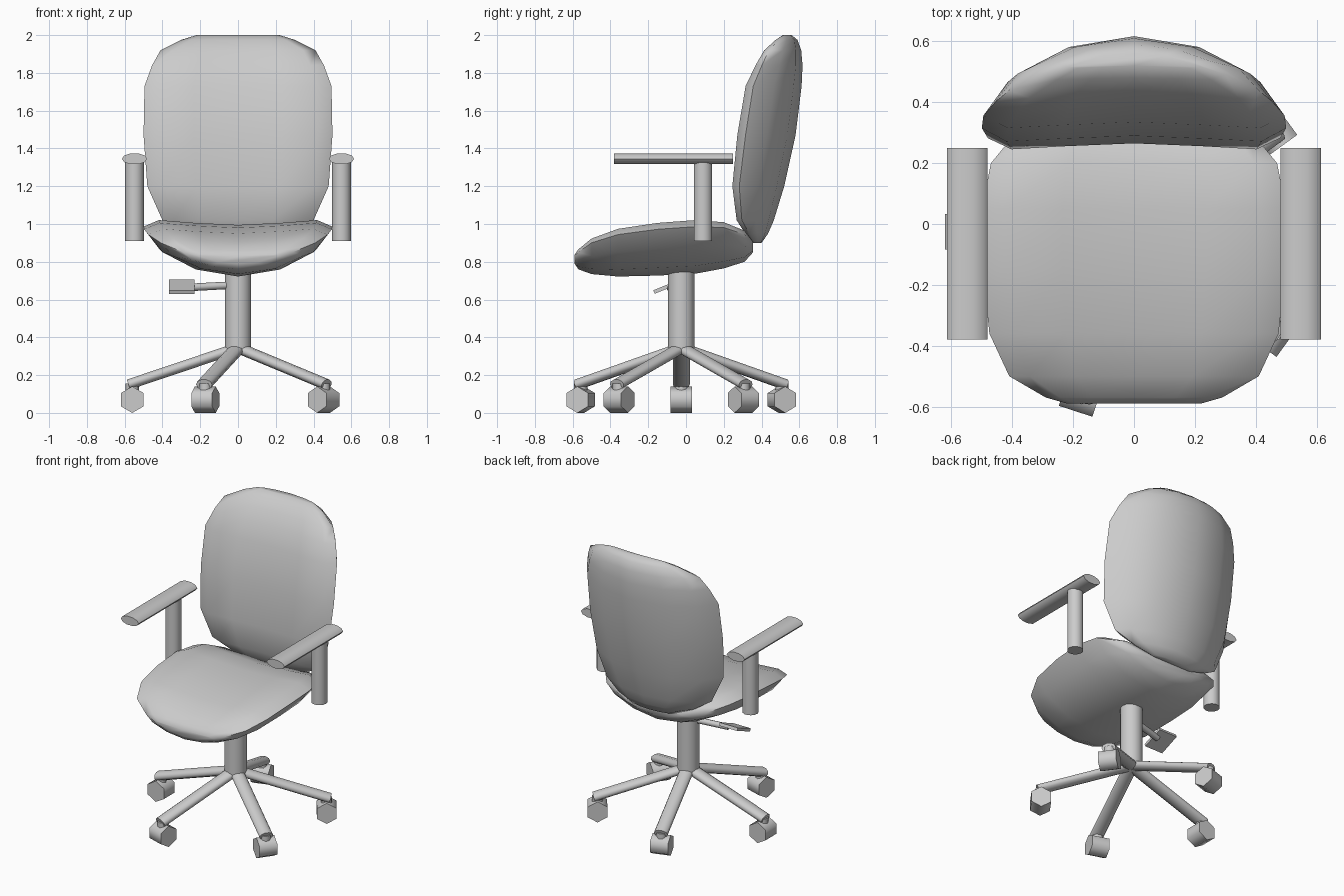
import bpy, bmesh, math
from math import sin, cos, pi, radians
from mathutils import Vector, Matrix

if "Cube" in bpy.data.objects:
    bpy.data.objects.remove(bpy.data.objects["Cube"])


def make_object(name, bm, angle=40):
    bmesh.ops.recalc_face_normals(bm, faces=bm.faces)
    me = bpy.data.meshes.new(name)
    bm.to_mesh(me)
    bm.free()
    ob = bpy.data.objects.new(name, me)
    bpy.context.collection.objects.link(ob)
    bpy.ops.object.select_all(action='DESELECT')
    ob.select_set(True)
    bpy.context.view_layer.objects.active = ob
    bpy.ops.object.shade_smooth_by_angle(angle=radians(angle))
    return ob


def cushion(name, stations, place):
    """Loft lens sections (position, inner, outer, half width), bent along x."""
    angles = [radians(a) for a in (0, 28, 57, 90, 123, 152, 180, 208, 237, 270, 303, 332)]
    bm = bmesh.new()
    rings = []
    for pos, inner, outer, w in stations:
        mid, h = (inner + outer) / 2, (inner - outer) / 2
        bend = math.copysign(0.48, h)
        rings.append([bm.verts.new(place(w * sin(a), pos, mid + bend * (w * sin(a)) ** 2 + h * cos(a)))
                      for a in angles])
    n = len(angles)
    for a, b in zip(rings, rings[1:]):
        for i in range(n):
            bm.faces.new((a[i], a[(i + 1) % n], b[(i + 1) % n], b[i]))
    bm.faces.new(rings[0])
    bm.faces.new(rings[-1])
    return make_object(name, bm, 70)


def tube(name, p0, p1, half_w, half_h, sides=12, spin=0.0):
    """Elliptical rod from p0 to p1, half_w measured horizontally."""
    p0, p1 = Vector(p0), Vector(p1)
    d = (p1 - p0).normalized()
    side = Vector((0, 0, 1)).cross(d)
    side = side.normalized() if side.length > 1e-4 else Vector((1, 0, 0))
    up = d.cross(side)
    bm = bmesh.new()
    rings = []
    for p in (p0, p1):
        rings.append([bm.verts.new(p + side * half_w * cos(2 * pi * i / sides + spin)
                                   + up * half_h * sin(2 * pi * i / sides + spin)) for i in range(sides)])
    for i in range(sides):
        j = (i + 1) % sides
        bm.faces.new((rings[0][i], rings[0][j], rings[1][j], rings[1][i]))
    bm.faces.new(rings[0])
    bm.faces.new(rings[1])
    return make_object(name, bm, 62 if sides > 4 else 30)


# Seat cushion: y, top, bottom, half width
cushion("seat", [
    (-0.59, 0.83, 0.79, 0.22), (-0.57, 0.86, 0.76, 0.29), (-0.50, 0.905, 0.735, 0.41),
    (-0.36, 0.95, 0.722, 0.475), (-0.15, 0.98, 0.727, 0.497), (0.05, 0.995, 0.737, 0.50),
    (0.20, 0.985, 0.765, 0.47), (0.31, 0.95, 0.80, 0.38), (0.355, 0.90, 0.85, 0.22)],
    lambda x, p, q: (x, p, q))

# Backrest cushion: z, front, rear, half width
cushion("backrest", [
    (0.90, 0.35, 0.40, 0.16), (0.95, 0.315, 0.435, 0.29), (1.02, 0.28, 0.465, 0.40),
    (1.20, 0.265, 0.52, 0.48), (1.47, 0.29, 0.58, 0.50), (1.73, 0.335, 0.612, 0.495),
    (1.84, 0.385, 0.617, 0.455), (1.92, 0.43, 0.61, 0.41), (1.975, 0.48, 0.59, 0.30),
    (2.00, 0.52, 0.56, 0.22)],
    lambda x, p, q: (x, q, p))

# Gas column
CY = -0.025
tube("column", (0, CY, 0.32), (0, CY, 0.80), 0.07, 0.07, 16)

# Five legs, each with a caster
for k in range(5):
    a = radians(36 + 72 * k)
    out, tan = Vector((cos(a), sin(a), 0)), Vector((-sin(a), cos(a), 0))
    base = Vector((0, CY, 0))
    tube(f"leg_{k + 1}", base + Vector((0, 0, 0.345)), base + out * 0.58 + Vector((0, 0, 0.15)),
         0.045, 0.029, 10)
    c = base + out * 0.56 + Vector((0, 0, 0.07))
    tube(f"caster_stem_{k + 1}", c, c + Vector((0, 0, 0.085)), 0.035, 0.035, 8)
    tube(f"caster_{k + 1}", c - tan * 0.058, c + tan * 0.058, 0.07, 0.07, 6, pi / 6)

# Armrests
for s, label in ((-1, "left"), (1, "right")):
    x = 0.548 * s
    tube(f"arm_post_{label}", (x, 0.09, 0.91), (x, 0.09, 1.34), 0.05, 0.05, 14)
    tube(f"arm_pad_{label}", (x, -0.38, 1.345), (x, 0.25, 1.345), 0.067, 0.03, 10)

# Height lever: rod and paddle
tube("lever_rod", (0, CY, 0.678), (-0.26, -0.085, 0.664), 0.02, 0.02, 8)
bm = bmesh.new()
bmesh.ops.create_cube(bm, size=1, matrix=Matrix.Translation((-0.298, -0.10, 0.668))
                      @ Matrix.Rotation(radians(22), 4, 'X') @ Matrix.Diagonal((0.135, 0.15, 0.02, 1)))
make_object("lever_paddle", bm, 30)
